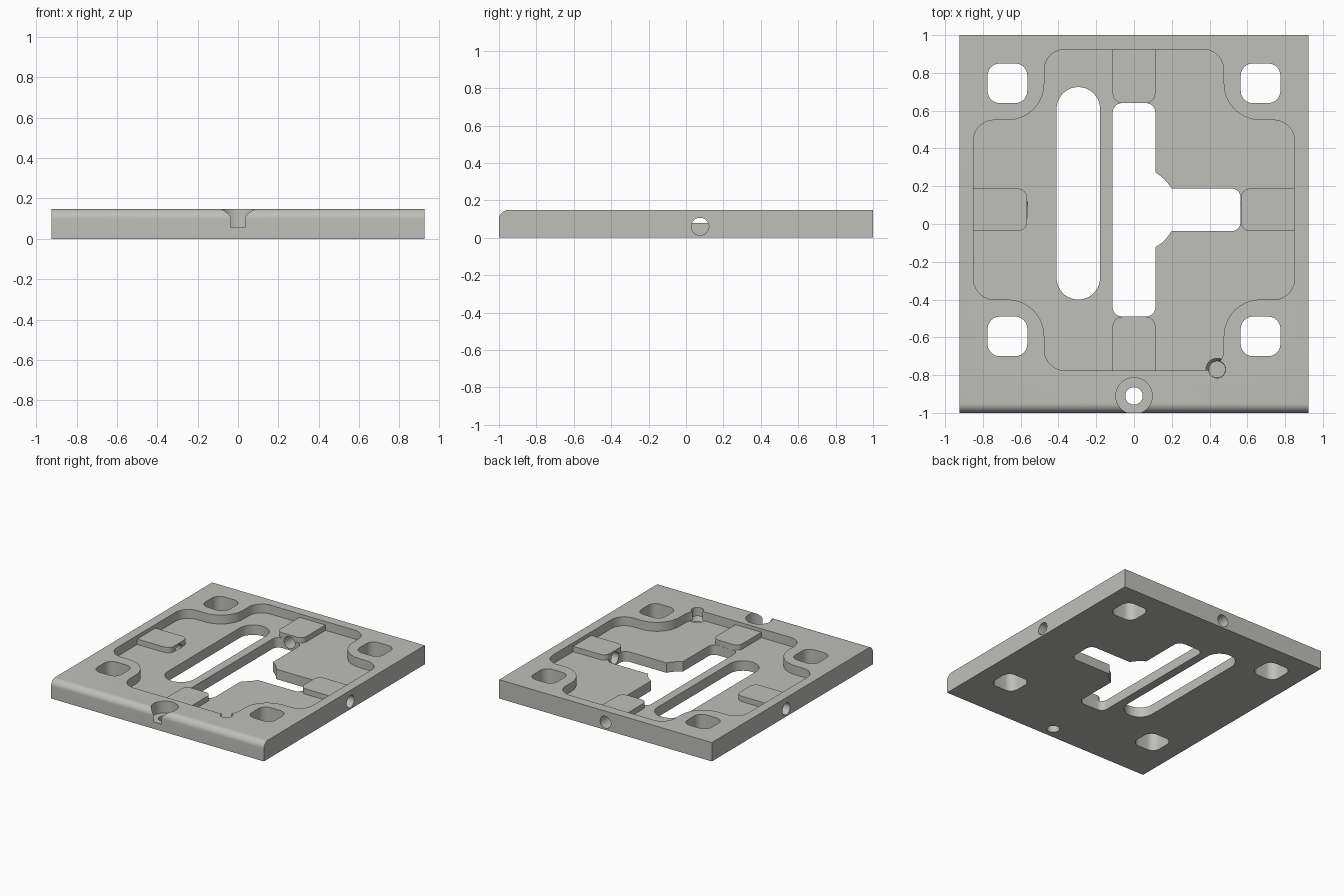
import bpy, bmesh, math
from math import sin, cos, pi

if "Cube" in bpy.data.objects:
    bpy.data.objects.remove(bpy.data.objects["Cube"])

CY = 0.075                 # centre line of the pocket
TOP, FLOOR, PAD = 0.148, 0.078, 0.12

grey = bpy.data.materials.new("light_grey")
grey.diffuse_color = (0.52, 0.52, 0.49, 1)
grey.use_nodes = True
grey.node_tree.nodes["Principled BSDF"].inputs["Base Color"].default_value = grey.diffuse_color


def arc(cx, cy, r, a0, a1, n=10):
    """Points along an arc, angles in degrees."""
    steps = [math.radians(a0 + (a1 - a0) * i / n) for i in range(n + 1)]
    return [(cx + r * cos(a), cy + r * sin(a)) for a in steps]


def round_rect(x0, x1, y0, y1, r):
    return (arc(x1 - r, y1 - r, r, 0, 90) + arc(x0 + r, y1 - r, r, 90, 180)
            + arc(x0 + r, y0 + r, r, 180, 270) + arc(x1 - r, y0 + r, r, 270, 360))


def prism(name, pts, a, b, place=lambda u, v, w: (u, v, w)):
    """Extrude a closed 2D outline from a to b."""
    bm = bmesh.new()
    clean = [p for i, p in enumerate(pts) if math.dist(p, pts[i - 1]) > 1e-5]
    face = bm.faces.new([bm.verts.new(place(u, v, a)) for u, v in clean])
    ext = bmesh.ops.extrude_face_region(bm, geom=[face])
    shift = [q - p for p, q in zip(place(0, 0, a), place(0, 0, b))]
    bmesh.ops.translate(bm, vec=shift,
                        verts=[g for g in ext["geom"] if isinstance(g, bmesh.types.BMVert)])
    bmesh.ops.recalc_face_normals(bm, faces=bm.faces)
    return finish(name, bm)


def finish(name, bm):
    me = bpy.data.meshes.new(name)
    bm.to_mesh(me)
    bm.free()
    me.materials.append(grey)
    ob = bpy.data.objects.new(name, me)
    bpy.context.collection.objects.link(ob)
    return ob


def along_x(u, v, w):
    return (w, u, v)


def along_y(u, v, w):
    return (u, w, v)


def disc(cx, cy, r):
    return arc(cx, cy, r, 0, 360, 40)[:-1]


def combine(tool, op="DIFFERENCE"):
    """Apply a boolean to the plate and drop the tool."""
    mod = plate.modifiers.new(tool.name, "BOOLEAN")
    mod.operation, mod.object, mod.solver = op, tool, "EXACT"
    bpy.context.view_layer.objects.active = plate
    bpy.ops.object.modifier_apply(modifier=mod.name)
    bpy.data.objects.remove(tool)


# Plate with a rounded front top edge
R = 0.05
side = [(-1, 0), (1, 0), (1, TOP)] + arc(-1 + R, TOP - R, R, 90, 180, 12)
plate = prism("base_plate", side, -0.925, 0.925, along_x)

# Cross-shaped pocket: one quarter outline, turned four times
quarter = (arc(0.74, 0.365, 0.11, 0, 90) + arc(0.67, 0.67, 0.195, 270, 180, 14)
           + arc(0.365, 0.74, 0.11, 0, 90))
outline = []
for k in range(4):
    c, s = round(cos(k * pi / 2)), round(sin(k * pi / 2))
    outline += [(c * x - s * y, s * x + c * y + CY) for x, y in quarter]
combine(prism("pocket_cutter", outline, FLOOR, 0.3))

# Four raised pads against the pocket walls
for sgn in (-1, 1):
    xs = sorted((sgn * 0.566, sgn * 0.91))
    combine(prism("side_pad", round_rect(*xs, CY - 0.113, CY + 0.113, 0.05), 0.04, PAD), "UNION")
    ys = sorted((CY + sgn * 0.566, CY + sgn * 0.91))
    combine(prism("end_pad", round_rect(-0.113, 0.113, *ys, 0.05), 0.04, PAD), "UNION")

# Rounded square corner holes
for x in (-0.67, 0.67):
    for y in (CY - 0.67, CY + 0.67):
        hole = round_rect(x - 0.105, x + 0.105, y - 0.105, y + 0.105, 0.065)
        combine(prism("corner_hole_cutter", hole, -0.1, 0.3))

# Long slot with round ends
combine(prism("long_slot_cutter", arc(-0.295, 0.61, 0.115, 0, 180, 20)
              + arc(-0.295, -0.285, 0.115, 180, 360, 20), -0.1, 0.3))

# T-shaped slot with a round relief at the junction
w, e, r, q = 0.113, 0.565, 0.05, 0.228
lo = math.degrees(math.asin(w / q))
hi = 90 - lo
tee = (arc(e - r, w - r, r, 0, 90) + arc(0, 0, q, lo, hi, 6)
       + arc(w - r, e - r, r, 0, 90) + arc(-w + r, e - r, r, 90, 180)
       + arc(-w + r, -e + r, r, 180, 270) + arc(w - r, -e + r, r, 270, 360)
       + arc(0, 0, q, -hi, -lo, 6) + arc(e - r, -w + r, r, 270, 360))
combine(prism("tee_slot_cutter", [(x, y + CY) for x, y in tee], -0.1, 0.3))

# Horizontal bores through both sides and the back
combine(prism("left_bore_cutter", disc(CY, 0.06, 0.047), -1.1, -0.563, along_x))
combine(prism("right_bore_cutter", disc(CY, 0.06, 0.047), 0.5, 1.1, along_x))
combine(prism("back_bore_cutter", disc(0, 0.06, 0.047), 0.57, 1.2, along_y))

# Counterbored front hole that breaks through the front edge
combine(prism("front_counterbore_cutter", disc(0, -0.91, 0.0965), 0.055, 0.3))
combine(prism("front_hole_cutter", disc(0, -0.91, 0.046), -0.1, 0.3))

# Blind hole at the pocket corner, flared where it meets the floor
combine(prism("corner_bore_cutter", disc(0.44, -0.77, 0.045), 0.045, 0.3))
bm = bmesh.new()
bmesh.ops.create_cone(bm, cap_ends=True, segments=40, radius1=0.044, radius2=0.06, depth=0.04)
bmesh.ops.translate(bm, verts=bm.verts, vec=(0.44, -0.77, 0.06))
combine(finish("corner_flare_cutter", bm))

# Smooth curved walls, crisp edges
bpy.ops.object.select_all(action="DESELECT")
plate.select_set(True)
bpy.context.view_layer.objects.active = plate
bpy.ops.object.shade_smooth_by_angle(angle=math.radians(30))
